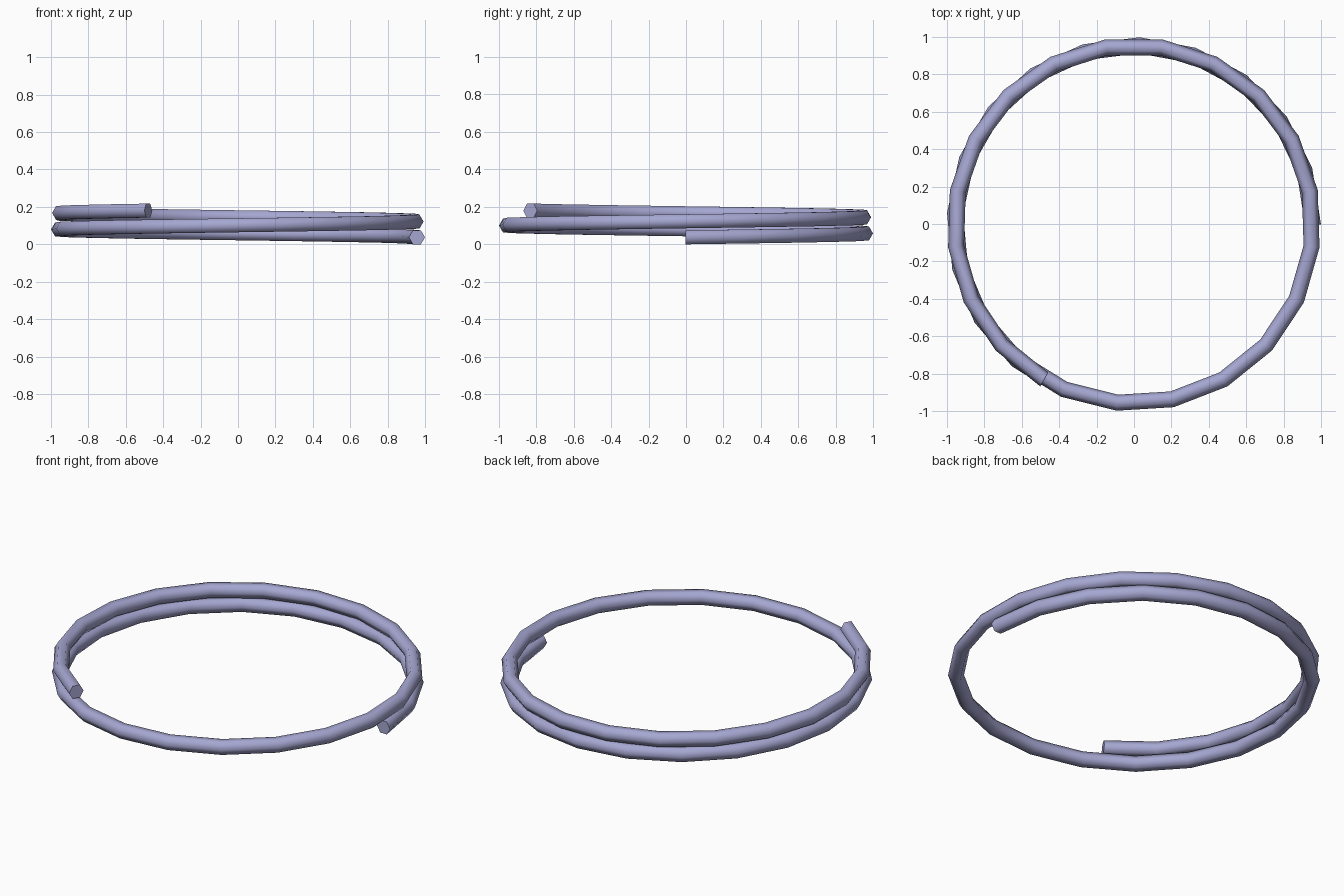
import bpy, bmesh
from math import sin, cos, pi, radians
from mathutils import Vector

if "Cube" in bpy.data.objects:
    bpy.data.objects.remove(bpy.data.objects["Cube"])

SEGMENTS, SIDES = 34, 6
SWEEP = radians(600)
RADIUS, TUBE = 0.9575, 0.043
RISE = 0.143

# Coil: six-sided tube swept along one and two thirds helix turns
bm = bmesh.new()
rings = []
for i in range(SEGMENTS + 1):
    t = i / SEGMENTS
    a = SWEEP * t
    radial = Vector((cos(a), sin(a), 0))
    tangent = Vector((-sin(a) * RADIUS, cos(a) * RADIUS, RISE / SWEEP)).normalized()
    up = radial.cross(tangent)
    centre = radial * RADIUS + Vector((0, 0, RISE * t))
    rings.append([bm.verts.new(centre + TUBE * (radial * cos(2 * pi * k / SIDES)
                                                + up * sin(2 * pi * k / SIDES)))
                  for k in range(SIDES)])
for r0, r1 in zip(rings, rings[1:]):
    for k in range(SIDES):
        n = (k + 1) % SIDES
        bm.faces.new((r0[k], r0[n], r1[n], r1[k]))

# Flat end caps
bm.faces.new(rings[0])
bm.faces.new(rings[-1])
bmesh.ops.recalc_face_normals(bm, faces=bm.faces[:])

# Centre in plan and rest on z = 0
lo = [min(v.co[j] for v in bm.verts) for j in range(3)]
hi = [max(v.co[j] for v in bm.verts) for j in range(3)]
offset = Vector((-(lo[0] + hi[0]) / 2, -(lo[1] + hi[1]) / 2, -lo[2]))
bmesh.ops.translate(bm, verts=bm.verts[:], vec=offset)

mesh = bpy.data.meshes.new("coil_ring")
bm.to_mesh(mesh)
bm.free()
coil = bpy.data.objects.new("coil_ring", mesh)
bpy.context.collection.objects.link(coil)

# Muted blue-violet
mat = bpy.data.materials.new("muted_violet")
mat.diffuse_color = (0.38, 0.385, 0.64, 1)
mat.use_nodes = True
mat.node_tree.nodes["Principled BSDF"].inputs["Base Color"].default_value = mat.diffuse_color
mesh.materials.append(mat)

# Smooth tube, sharp cap rims
bpy.context.view_layer.objects.active = coil
coil.select_set(True)
bpy.ops.object.shade_smooth_by_angle(angle=radians(70))
